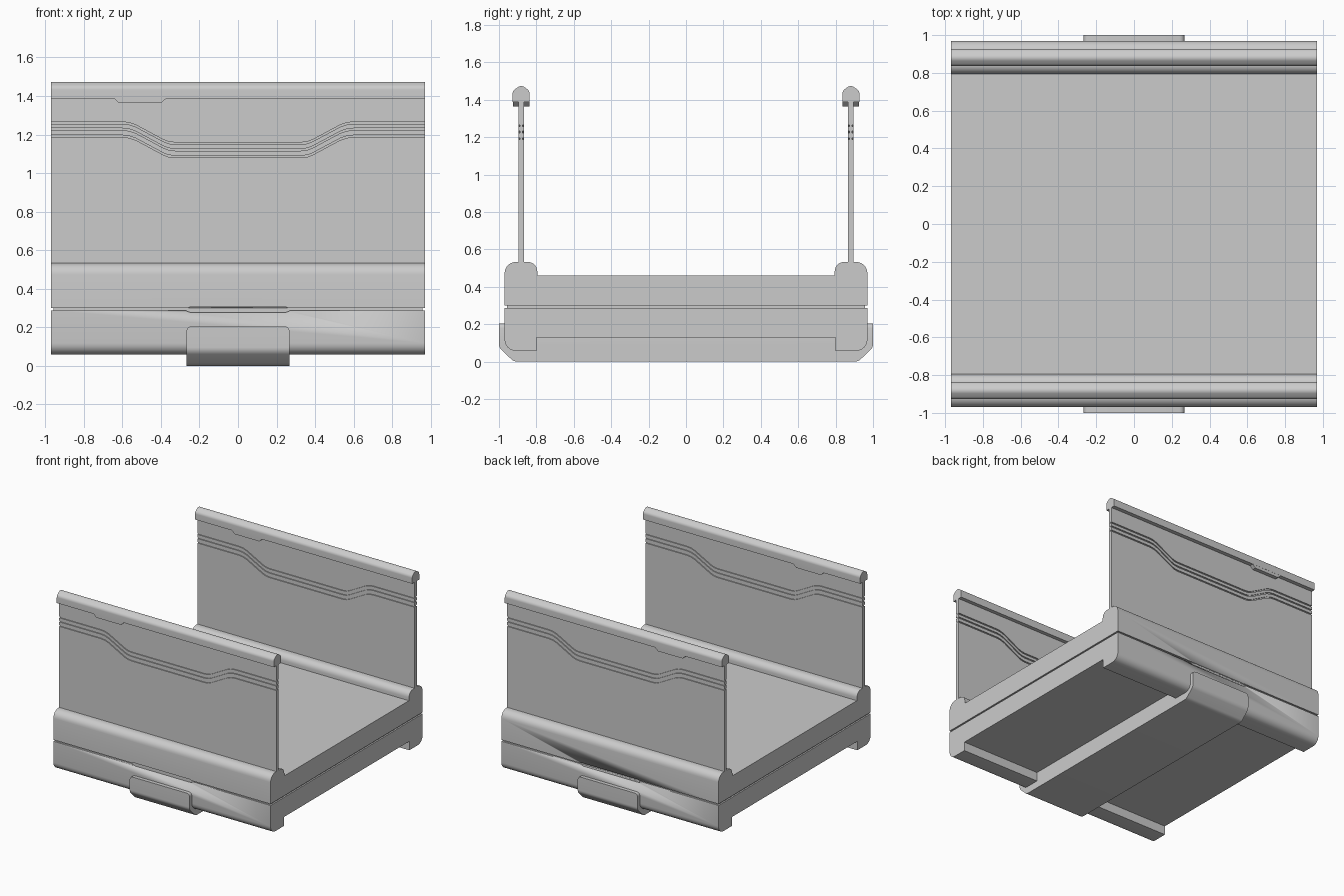
import bpy, bmesh, math
from mathutils import Vector

if "Cube" in bpy.data.objects:
    bpy.data.objects.remove(bpy.data.objects["Cube"])

HX = 0.97  # half length of body and walls


def rounded(pts, segs=6):
    """Turn (a, b, radius) corners into a polyline with filleted corners."""
    out = []
    n = len(pts)
    for i, p in enumerate(pts):
        c = Vector(p[:2])
        r = p[2] if len(p) > 2 else 0
        if not r:
            out.append(tuple(c))
            continue
        d0 = (Vector(pts[i - 1][:2]) - c).normalized()
        d1 = (Vector(pts[(i + 1) % n][:2]) - c).normalized()
        half = d0.angle(d1) / 2
        t = r / math.tan(half)
        centre = c + (d0 + d1).normalized() * (r / math.sin(half))
        v0, v1 = c + d0 * t - centre, c + d1 * t - centre
        total = v0.angle(v1)
        for k in range(segs + 1):
            f = k / segs
            w = (v0 * math.sin((1 - f) * total) + v1 * math.sin(f * total)) / math.sin(total)
            out.append(tuple(centre + w))
    return out


def symmetric(half):
    """Mirror a half profile (first coordinate positive) to a closed one."""
    return half + [(-a, b) for a, b in reversed(half)]


def prism(name, profile, lo, hi, axis, corner=None):
    """Extrude a (y,z) profile along x, or an (x,z) profile along y."""
    bm = bmesh.new()
    at = (lambda a, b, d: (d, a, b)) if axis == 'x' else (lambda a, b, d: (a, d, b))
    rings = [[bm.verts.new(at(a, b, d)) for a, b in profile] for d in (lo, hi)]
    n = len(profile)
    for i in range(n):
        j = (i + 1) % n
        bm.faces.new((rings[0][i], rings[0][j], rings[1][j], rings[1][i]))
    bm.faces.new(rings[0])
    bm.faces.new(rings[1])
    if corner:  # round the upper end edges running along y
        z, r = corner
        edges = [e for e in bm.edges if all(abs(v.co.z - z) < 1e-4 for v in e.verts)
                 and abs(e.verts[0].co.x - e.verts[1].co.x) < 1e-4]
        bmesh.ops.bevel(bm, geom=edges, offset=r, segments=4, profile=0.5, affect='EDGES')
    bmesh.ops.recalc_face_normals(bm, faces=bm.faces)
    mesh = bpy.data.meshes.new(name)
    bm.to_mesh(mesh)
    bm.free()
    mesh.shade_smooth()
    mesh.set_sharp_from_angle(angle=math.radians(32))
    ob = bpy.data.objects.new(name, mesh)
    bpy.context.collection.objects.link(ob)
    return ob


# Base: upper tray with rounded rims, lower shell with two feet
upper = symmetric(rounded([(0.3, 0.46), (0.795, 0.46), (0.795, 0.533, 0.05),
                           (HX, 0.533, 0.06), (HX, 0.30), (0.3, 0.30)])[:-1])
lower = symmetric(rounded([(0.3, 0.288), (HX, 0.288), (HX, 0.058, 0.06),
                           (0.8, 0.058), (0.8, 0.13), (0.3, 0.13)])[1:-1])
base_upper = prism("base_upper", upper, -HX, HX, 'x')
base_lower = prism("base_lower", lower, -HX, HX, 'x')

# Recessed core forming the seam groove
E = HX - 0.012
prism("seam_core", symmetric([(E, 0.27), (E, 0.32)]), -E, E, 'x')

# Finger slots widening the seam on front and back
slot = symmetric([(0.245, 0.276), (0.268, 0.285), (0.268, 0.298), (0.245, 0.306)])
for side in (-1, 1):
    cutter = prism("slot_cutter", slot, side * E, side * 1.1, 'y')
    cutter.hide_render = True
    cutter.hide_set(True)
    for part in (base_upper, base_lower):
        m = part.modifiers.new("slot", 'BOOLEAN')
        m.operation = 'DIFFERENCE'
        m.solver = 'EXACT'
        m.object = cutter

# Strap wrapped under the base
strap = symmetric(rounded([(1.0, 0.205), (1.0, 0.075, 0.05), (0.92, 0.0, 0.05),
                           (0.3, 0.0), (0.3, 0.205)])[:-2])
prism("strap", strap, -0.267, 0.267, 'x', corner=(0.205, 0.025))

# Wave line shared by the wall grooves
half_wave = [(0.97, 0), (0.6, 0), (0.565, -0.004), (0.53, -0.016),
             (0.39, -0.091), (0.36, -0.103), (0.325, -0.107)]
wave = [(-x, z) for x, z in half_wave] + half_wave[::-1]


def line(z):
    return [(x, z + d) for x, d in wave]


flat = lambda z: [(-HX, z), (HX, z)]
bands = [(flat(0.50), line(1.187)), (line(1.197), line(1.223)),
         (line(1.233), line(1.256)), (line(1.266), flat(1.41))]
rail = rounded([(0.837, 1.388), (0.837, 1.448, 0.03), (0.88, 1.480, 0.03),
                (0.927, 1.448, 0.03), (0.927, 1.388)])
tab = [(-0.645, 1.40), (-0.645, 1.39), (-0.618, 1.364), (-0.398, 1.364),
       (-0.37, 1.39), (-0.37, 1.40)]

# Two upright walls with grooved bands, top rail and rail tab
for side, tag in ((-1, "front"), (1, "back")):
    for i, (lo, hi) in enumerate(bands):
        prism(f"{tag}_wall_band_{i + 1}", lo + hi[::-1], side * 0.867, side * 0.895, 'y')
    prism(f"{tag}_wall_core", flat(1.03) + flat(1.32)[::-1], side * 0.875, side * 0.887, 'y')
    prism(f"{tag}_top_rail", [(side * y, z) for y, z in rail], -HX, HX, 'x')
    prism(f"{tag}_rail_tab", tab, side * 0.838, side * 0.926, 'y')
